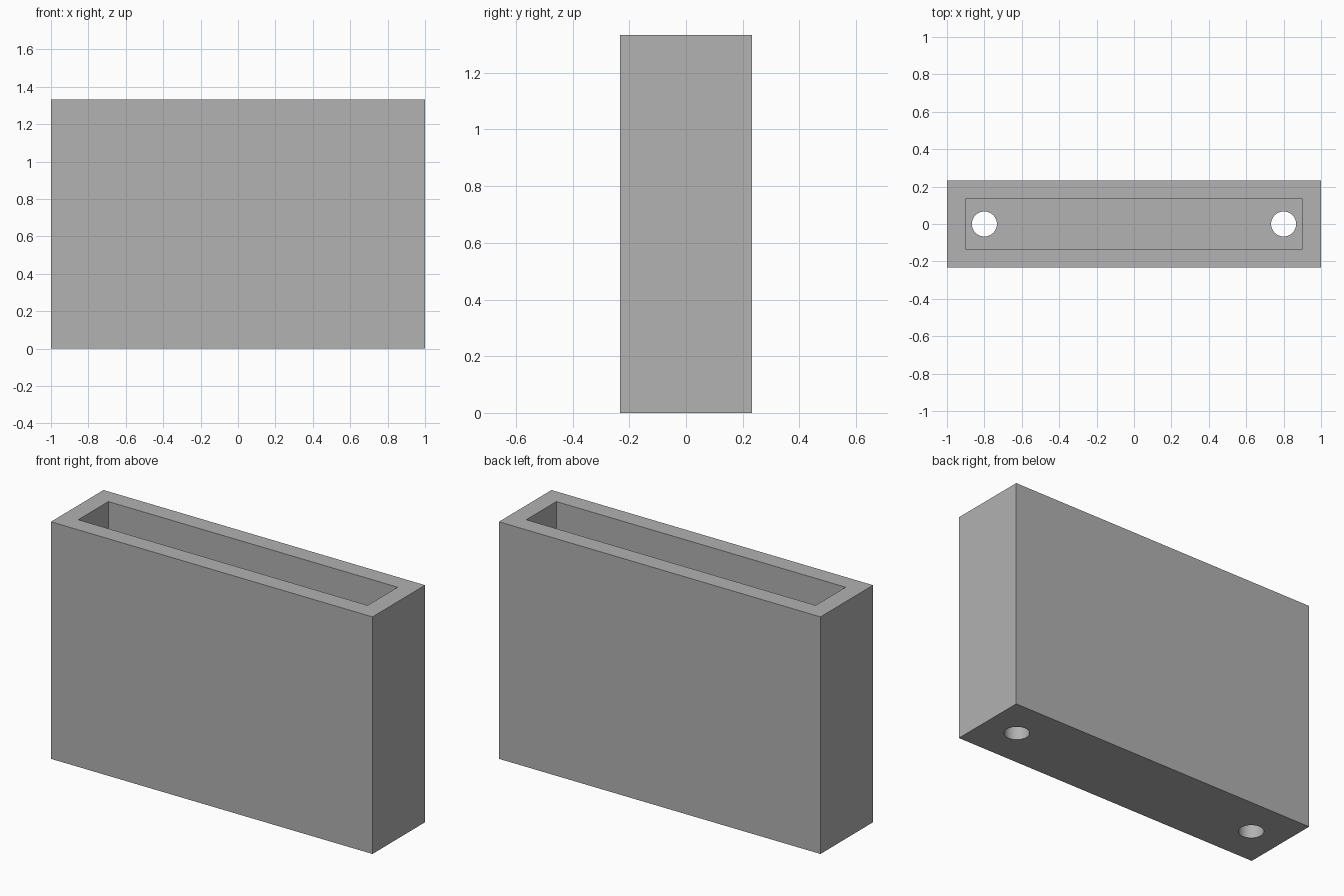
import bpy

default_cube = bpy.data.objects.get("Cube")
if default_cube:
    bpy.data.objects.remove(default_cube, do_unlink=True)

LENGTH, DEPTH, HEIGHT = 2.0, 0.467, 1.333
WALL = 0.1
HOLE_X, HOLE_RADIUS = 0.8, 0.067

# Single grey material
grey = bpy.data.materials.new("plain grey")
grey.use_nodes = True
colour = (0.445, 0.445, 0.445, 1)
grey.diffuse_color = colour
grey.node_tree.nodes["Principled BSDF"].inputs["Base Color"].default_value = colour


def box(name, size, bottom):
    bpy.ops.mesh.primitive_cube_add(size=1, location=(0, 0, bottom + size[2] / 2))
    obj = bpy.context.object
    obj.name = name
    obj.scale = size
    bpy.ops.object.transform_apply(location=True, rotation=False, scale=True)
    obj.data.materials.append(grey)
    return obj


def cut(target, cutter):
    cutter.hide_render = True
    mod = target.modifiers.new("cut", "BOOLEAN")
    mod.operation = "DIFFERENCE"
    mod.solver = "EXACT"
    mod.object = cutter
    bpy.context.view_layer.objects.active = target
    bpy.ops.object.modifier_apply(modifier=mod.name)
    bpy.data.objects.remove(cutter, do_unlink=True)


# Open-topped holder body
holder = box("holder_body", (LENGTH, DEPTH, HEIGHT), 0)

# Deep rectangular pocket
cut(holder, box("pocket_cutter", (LENGTH - 2 * WALL, DEPTH - 2 * WALL, HEIGHT), WALL))

# Round holes through the floor
for side in (-1, 1):
    bpy.ops.mesh.primitive_cylinder_add(vertices=48, radius=HOLE_RADIUS, depth=4 * WALL,
                                        location=(side * HOLE_X, 0, 0))
    hole = bpy.context.object
    hole.data.materials.append(grey)
    cut(holder, hole)

# Smooth hole walls, crisp edges elsewhere
holder.data.materials.clear()
holder.data.materials.append(grey)
bpy.ops.object.select_all(action="DESELECT")
holder.select_set(True)
bpy.context.view_layer.objects.active = holder
bpy.ops.object.shade_smooth_by_angle()
